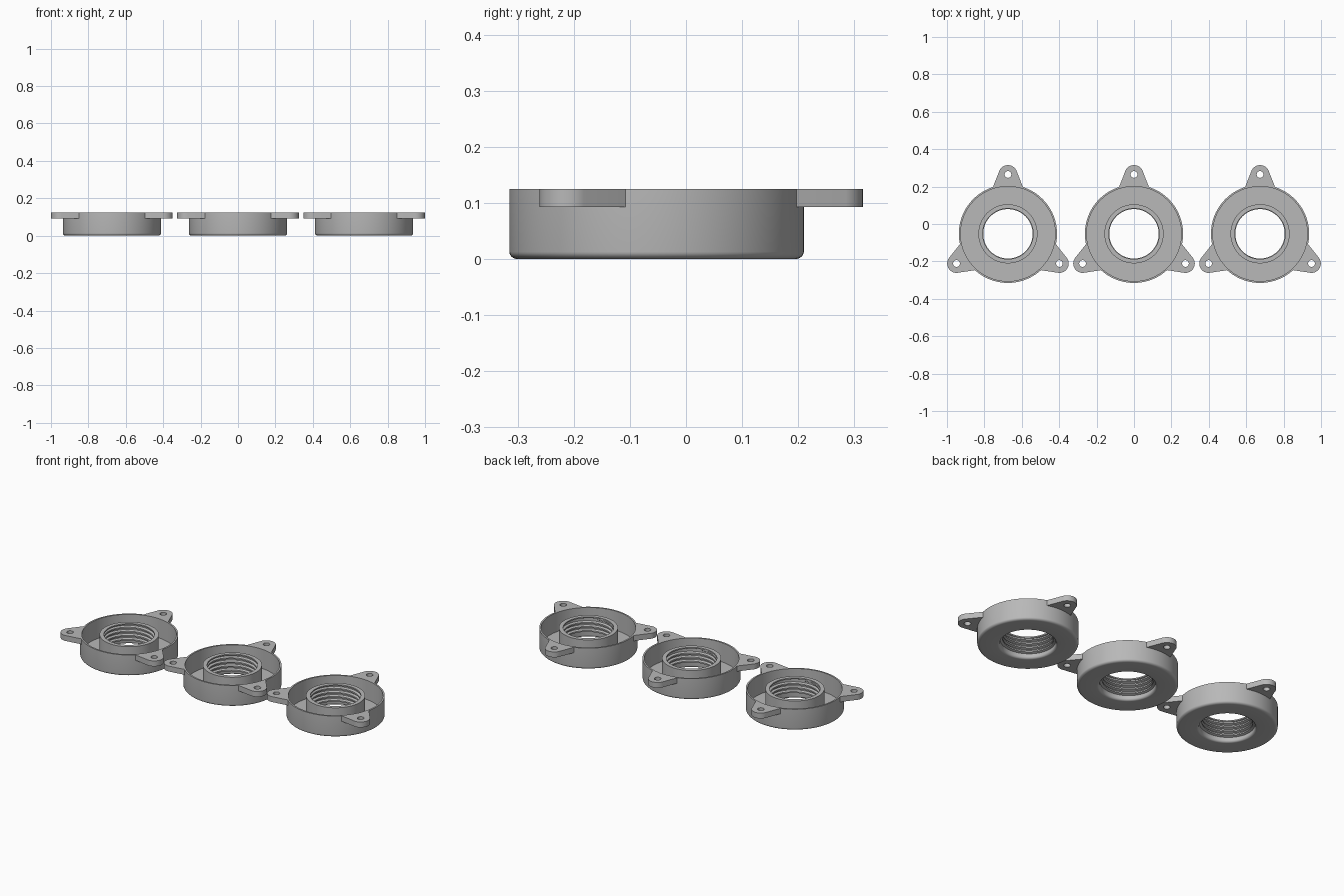
import bpy, bmesh, math
from mathutils import Matrix, Vector

old = bpy.data.objects.get("Cube")
if old:
    bpy.data.objects.remove(old, do_unlink=True)

grey = bpy.data.materials.new("plain grey")
grey.use_nodes = True
COL = (0.48, 0.48, 0.48, 1)
grey.diffuse_color = COL
grey.node_tree.nodes["Principled BSDF"].inputs["Base Color"].default_value = COL

SEG = 96
HEIGHT = 0.125
OUTER = 0.2625
BORE = 0.145
CREST = 0.132
EAR_DIST, EAR_R, HOLE_R, EAR_Z = 0.3175, 0.05, 0.018, 0.093
CENTRE_Y = -0.0525
SPACING = 0.674


def finish(bm, name):
    bmesh.ops.recalc_face_normals(bm, faces=bm.faces)
    mesh = bpy.data.meshes.new(name)
    bm.to_mesh(mesh)
    bm.free()
    mesh.materials.append(grey)
    return mesh


def sweep(bm, sections, closed):
    """Skin a list of equal closed sections."""
    rings = [[bm.verts.new(p) for p in s] for s in sections]
    pairs = list(zip(rings, rings[1:]))
    if closed:
        pairs.append((rings[-1], rings[0]))
    else:
        bm.faces.new(rings[0])
        bm.faces.new(rings[-1])
    n = len(rings[0])
    for a, b in pairs:
        for i in range(n):
            j = (i + 1) % n
            bm.faces.new((a[i], a[j], b[j], b[i]))


def polar(r, a, z):
    return Vector((r * math.cos(a), r * math.sin(a), z))


def arc(cx, cz, rx, rz, start, end, n=6):
    angles = [math.radians(start + (end - start) * i / n) for i in range(n + 1)]
    return [(cx + rx * math.cos(a), cz + rz * math.sin(a)) for a in angles]


# Cup: outer wall, thin floor and central collar in one turned profile
def cup_mesh():
    profile = arc(OUTER - 0.016, 0.013, 0.016, 0.013, -90, 0)
    profile += [(OUTER, HEIGHT), (0.253, HEIGHT), (0.253, 0.012),
                (0.158, 0.012), (0.158, HEIGHT), (0.135, HEIGHT),
                (0.135, 0.118), (BORE, 0.113)]
    profile += arc(BORE + 0.013, 0.013, 0.013, 0.013, 180, 270)
    bm = bmesh.new()
    sweep(bm, [[polar(r, math.tau * k / SEG, z) for r, z in profile]
               for k in range(SEG)], True)
    return finish(bm, "cup")


# Thread: helical ridge inside the collar, tapering into the wall at its ends
def thread_mesh():
    pitch, turns = 0.024, 3.8
    steps = int(SEG * turns)
    sections = []
    for k in range(steps + 1):
        a = math.tau * k / SEG
        z = 0.021 + pitch * k / SEG
        fade = min(1, (k + 1) / 12, (steps - k + 1) / 12)
        crest = BORE - (BORE - CREST) * fade
        shape = [(BORE + 0.002, -0.009), (crest, -0.004),
                 (crest, 0.004), (BORE + 0.002, 0.009)]
        sections.append([polar(r, a, z + dz) for r, dz in shape])
    bm = bmesh.new()
    sweep(bm, sections, False)
    return finish(bm, "thread")


# Mounting ears: rounded tabs with a screw hole, one every third of a turn
def ears_mesh():
    bm = bmesh.new()
    base_r, half = 0.258, math.radians(18.6)
    tip = [(x, y) for x, y in arc(EAR_DIST, 0, EAR_R, EAR_R, -66, 66, 20)]
    base = arc(0, 0, base_r, base_r, math.degrees(half), -math.degrees(half), 10)
    hole = arc(EAR_DIST, 0, HOLE_R, HOLE_R, 0, 345, 23)
    for i in range(3):
        turn = Matrix.Rotation(math.radians(90 + 120 * i), 3, 'Z')
        edges = []
        for loop in (tip + base, hole):
            vs = [bm.verts.new(turn @ Vector((x, y, EAR_Z))) for x, y in loop]
            edges += [bm.edges.new((v, vs[(n + 1) % len(vs)]))
                      for n, v in enumerate(vs)]
        fill = bmesh.ops.triangle_fill(bm, edges=edges, use_beauty=True)
        faces = [g for g in fill["geom"] if isinstance(g, bmesh.types.BMFace)]
        top = bmesh.ops.extrude_face_region(bm, geom=faces, use_keep_orig=True)
        bmesh.ops.translate(bm, vec=(0, 0, HEIGHT - EAR_Z),
                            verts=[g for g in top["geom"]
                                   if isinstance(g, bmesh.types.BMVert)])
    return finish(bm, "mounting_ears")


# Three identical holders in a row
meshes = [cup_mesh(), thread_mesh(), ears_mesh()]
bpy.ops.object.select_all(action='DESELECT')
for mesh in meshes:
    for side, x in (("right", -SPACING), ("middle", 0), ("left", SPACING)):
        ob = bpy.data.objects.new(f"{side}_{mesh.name}", mesh)
        ob.location = (x, CENTRE_Y, 0)
        bpy.context.collection.objects.link(ob)
        if side == "middle":
            ob.select_set(True)
            bpy.context.view_layer.objects.active = ob
bpy.ops.object.shade_smooth_by_angle(angle=math.radians(30))
